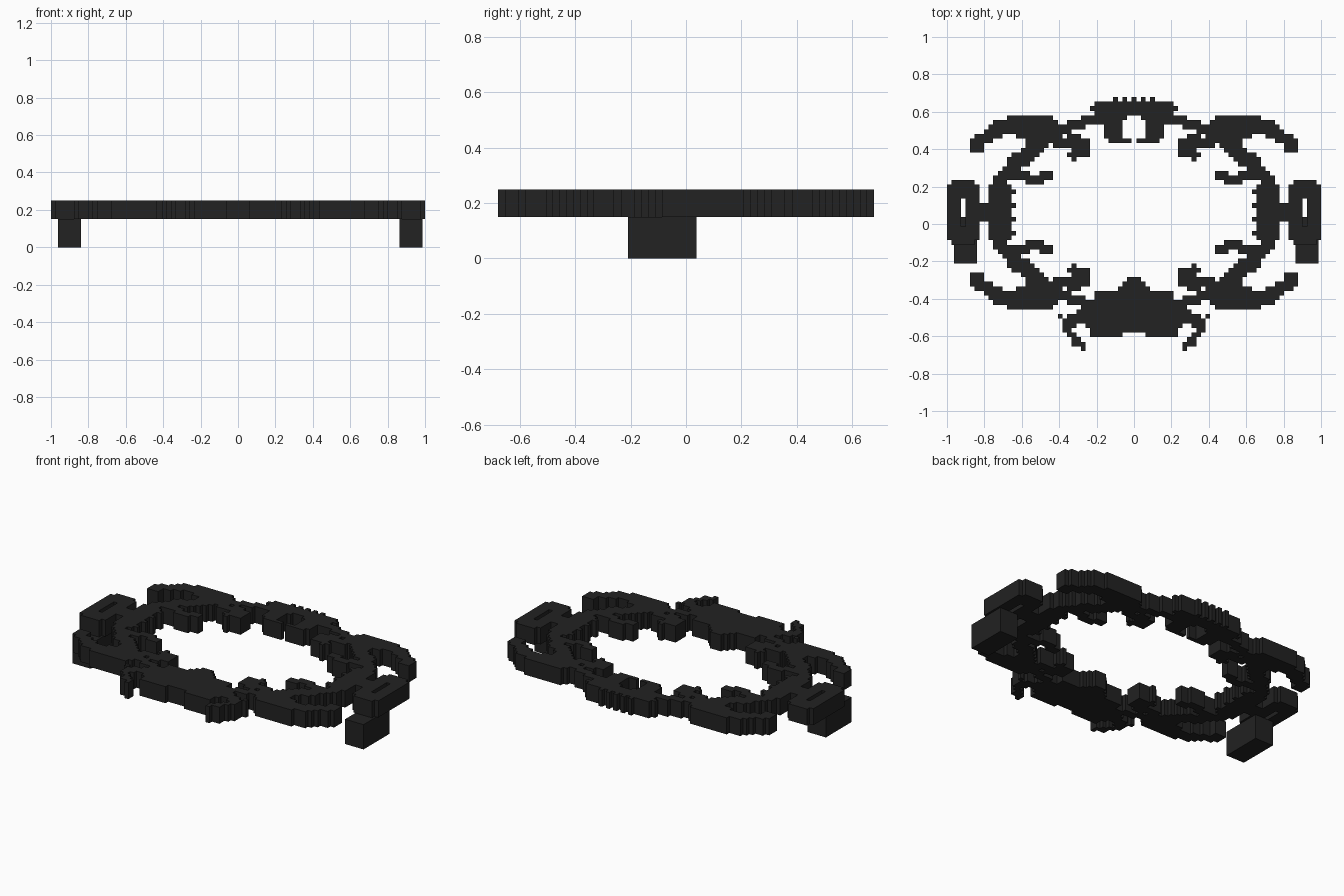
import bpy
import bmesh
from mathutils import Vector
from mathutils.geometry import intersect_point_line

CELL = 2 / 81            # width of one stepped square
LOW, HIGH = 0.15, 0.25   # underside and top of the frame

cube = bpy.data.objects.get("Cube")
if cube:
    bpy.data.objects.remove(cube, do_unlink=True)

black = bpy.data.materials.new("matte black")
black.use_nodes = True
black.diffuse_color = (0.016, 0.016, 0.016, 1)
black.node_tree.nodes["Principled BSDF"].inputs["Base Color"].default_value = black.diffuse_color


def polygon(*points):
    """Cells whose centre lies inside an outline."""
    cells = set()
    for i in range(-41, 42):
        for j in range(-28, 29):
            inside = False
            for (ax, ay), (bx, by) in zip(points, points[1:] + points[:1]):
                if (ay > j) != (by > j) and i < ax + (j - ay) * (bx - ax) / (by - ay):
                    inside = not inside
            if inside:
                cells.add((i, j))
    return cells


def stroke(radius, *points):
    """Cells touched by a round brush drawn along a path."""
    path = [Vector(p) for p in points]
    cells = set()
    for a, b in zip(path, path[1:]):
        for i in range(-41, 42):
            for j in range(-28, 29):
                p = Vector((i, j))
                near, t = intersect_point_line(p, a, b)
                near = a.lerp(b, min(max(t, 0), 1))
                if (p - near.to_2d()).length <= radius:
                    cells.add((i, j))
    return cells


def flip_x(cells):
    return {(-i, j) for i, j in cells}


def flip_y(cells):
    return {(i, 5 - j) for i, j in cells}


def finish(name, bm):
    bmesh.ops.recalc_face_normals(bm, faces=bm.faces)
    mesh = bpy.data.meshes.new(name)
    bm.to_mesh(mesh)
    bm.free()
    mesh.materials.append(black)
    bpy.context.collection.objects.link(bpy.data.objects.new(name, mesh))


used = set()


def slab(name, cells):
    """Extrude a set of cells into a stepped slab."""
    cells = cells - used
    used.update(cells)
    bm = bmesh.new()
    corners = {}

    def corner(i, j):
        if (i, j) not in corners:
            corners[i, j] = bm.verts.new(((i - 0.5) * CELL, (j - 0.5) * CELL, LOW))
        return corners[i, j]

    for i, j in sorted(cells):
        bm.faces.new([corner(i, j), corner(i + 1, j), corner(i + 1, j + 1), corner(i, j + 1)])
    raised = bmesh.ops.extrude_face_region(bm, geom=bm.faces[:], use_keep_orig=True)
    for v in raised["geom"]:
        if isinstance(v, bmesh.types.BMVert):
            v.co.z = HIGH
    finish(name, bm)


def block(name, x0, x1, y0, y1, z0, z1):
    bm = bmesh.new()
    bmesh.ops.create_cube(bm, size=1)
    for v in bm.verts:
        v.co = ((x0 + x1) / 2 + v.co.x * (x1 - x0),
                (y0 + y1) / 2 + v.co.y * (y1 - y0),
                (z0 + z1) / 2 + v.co.z * (z1 - z0))
    finish(name, bm)


# Back crest: toothed cap over a small open arch
cap = polygon((-.1, 26.6), (7.8, 26.5), (9.1, 25.5), (9.1, 24.5), (7.8, 23.4),
              (6.4, 22), (6.4, 19), (5.4, 17.4), (.6, 17.4), (.6, 18.4), (2.5, 19),
              (2.5, 22), (1.5, 23.4), (-.1, 23.4))
cap |= {(i, 27) for i in (0, 2, 4)}
slab("back_crest", cap | flip_x(cap))

# Front crest: peaked plate with a curled foot at each side
plate = polygon((-.1, -11.6), (1.2, -11.6), (1.2, -12.6), (3.2, -13.4), (3.4, -14.4),
                (8.2, -14.4), (8.4, -16.5), (10, -17), (12, -18.6), (12.4, -21.5),
                (9.4, -22.5), (9.4, -24.4), (3, -24.4), (3, -23.6), (-.1, -23.6))
plate |= stroke(1.05, (11, -20.5), (14, -21), (14.1, -23))
plate |= stroke(.8, (14, -23), (13, -25), (10.8, -26.7))
plate.add((16, -20))
slab("front_crest", plate | flip_x(plate))

# Corner scroll: wing, band sweeping to the side, arm and two curls
corner_scroll = polygon(
    (16.2, 22.1), (17.3, 23.2), (19, 23.8), (26.2, 23.8), (28.4, 22.8), (30.8, 21.6),
    (33.8, 19.3), (35.3, 18), (35.3, 16), (33.4, 14.8), (32.6, 16.5), (30.6, 18.3),
    (26.9, 19.4), (23.8, 18.4), (23.4, 16.7), (24.7, 16), (26.6, 15), (27.7, 12.8),
    (30.4, 10.4), (31.4, 7.8), (31.4, 2.5), (26.6, 2.5), (26.6, 7.8), (27.5, 10),
    (25.8, 11.2), (23, 12.6), (20.8, 14.6), (19, 16.5), (16.2, 18.2), (15.4, 20.4))
corner_scroll |= stroke(1.1, (5.6, 22.8), (10, 22.2), (13.2, 21.2), (16.5, 19.8))
corner_scroll |= stroke(1.1, (16.5, 17.8), (11.5, 18), (10.3, 17), (11, 15.2), (13.2, 15))
corner_scroll |= stroke(1.1, (26.5, 10.6), (22, 9.8), (20.3, 9.8), (18.4, 10.6))
corner_scroll |= {(26, j) for j in (4, 7)}

for side, turn in (("left", set), ("right", flip_x)):
    slab("back_" + side + "_scroll", turn(corner_scroll))
    slab("front_" + side + "_scroll", turn(flip_y(corner_scroll)))

# Side medallions: rounded tab with a slot, joined to the band
medallion = polygon((34.4, 9.4), (39.6, 9.4), (40.5, 8.4), (40.5, -2.6), (38.5, -4.5),
                    (35.5, -4.5), (33.5, -2.6), (33.5, 8.4))
medallion -= {(37, j) for j in range(6)}
medallion |= {(i, j) for i in (31, 32, 33) for j in range(1, 5)}
slab("left_medallion", medallion)
slab("right_medallion", flip_x(medallion))

# Feet under the medallions
for name, x in (("left_foot", 35), ("right_foot", -39)):
    block(name, x * CELL, (x + 5) * CELL, -8.5 * CELL, 1.5 * CELL, 0, LOW)
